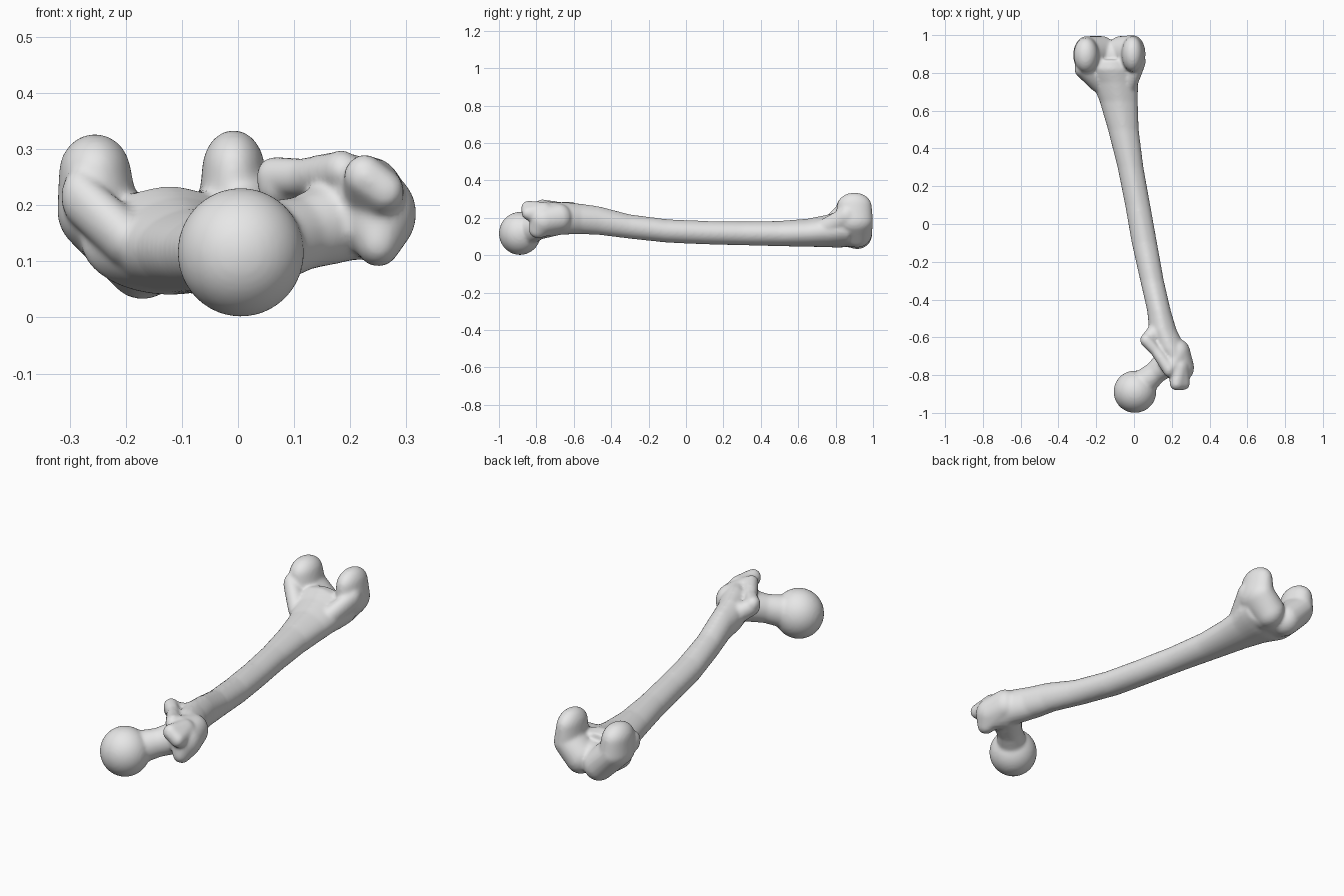
import bpy, bmesh
from math import cos, sin, tau
from mathutils import Matrix, Vector

cube = bpy.data.objects.get("Cube")
if cube:
    bpy.data.objects.remove(cube, do_unlink=True)

bone = bmesh.new()


def ball_points(center, radii):
    """Surface points of an ellipsoid."""
    ball = bmesh.new()
    bmesh.ops.create_icosphere(ball, subdivisions=4, radius=1)
    points = [Vector(center) + Vector(a * b for a, b in zip(v.co, radii)) for v in ball.verts]
    ball.free()
    return points


def hull(*balls):
    """Add the closed skin stretched around a few ellipsoids."""
    part = bmesh.new()
    for center, radii in balls:
        for p in ball_points(center, radii):
            part.verts.new(p)
    result = bmesh.ops.convex_hull(part, input=part.verts)
    inside = {v for v in result["geom_interior"] if isinstance(v, bmesh.types.BMVert)}
    bmesh.ops.delete(part, geom=list(inside), context='VERTS')
    add_part(part)


def chain(*balls):
    """Add a limb that runs through a row of ellipsoids."""
    for pair in zip(balls, balls[1:]):
        hull(*pair)


def add_part(part):
    bmesh.ops.recalc_face_normals(part, faces=part.faces)
    mesh = bpy.data.meshes.new("part")
    part.to_mesh(mesh)
    part.free()
    bone.from_mesh(mesh)
    bpy.data.meshes.remove(mesh)


def loft(stations, sides=32):
    """Add a shaft of oval rings: y, left x, right x, low z, high z."""
    part = bmesh.new()
    rings = []
    for y, x0, x1, z0, z1 in stations:
        ring = []
        for i in range(sides):
            a = tau * i / sides
            ridge = 0.92 + 0.08 * max(0, sin(a)) ** 12
            lift = ridge if sin(a) > 0 else 1
            ring.append(part.verts.new(((x0 + x1) / 2 + cos(a) * (x1 - x0) / 2, y,
                                        (z0 + z1) / 2 + sin(a) * lift * (z1 - z0) / 2)))
        rings.append(ring)
    for a, b in zip(rings, rings[1:]):
        for i in range(sides):
            j = (i + 1) % sides
            part.faces.new((a[i], a[j], b[j], b[i]))
    part.faces.new(rings[0])
    part.faces.new(rings[-1])
    add_part(part)


# Shaft with its flare at both ends
loft([
    (-0.74, 0.15, 0.31, 0.10, 0.28),
    (-0.66, 0.11, 0.275, 0.11, 0.285),
    (-0.56, 0.08, 0.225, 0.113, 0.275),
    (-0.46, 0.07, 0.195, 0.108, 0.26),
    (-0.3, 0.033, 0.158, 0.088, 0.218),
    (-0.1, -0.012, 0.122, 0.067, 0.192),
    (0.1, -0.047, 0.086, 0.058, 0.183),
    (0.3, -0.087, 0.05, 0.053, 0.18),
    (0.5, -0.138, 0.025, 0.048, 0.183),
    (0.65, -0.182, 0.02, 0.045, 0.195),
    (0.75, -0.225, 0.022, 0.043, 0.215),
    (0.82, -0.28, 0.035, 0.04, 0.235),
    (0.87, -0.28, 0.035, 0.045, 0.225),
])

# Ball head and neck
hull(((0.005, -0.888, 0.116), (0.113, 0.112, 0.115)))
chain(((0.03, -0.86, 0.125), (0.075, 0.075, 0.078)),
      ((0.115, -0.785, 0.15), (0.06, 0.06, 0.066)),
      ((0.2, -0.71, 0.18), (0.07, 0.085, 0.078)))

# Greater trochanter: outer mass and the hooked tip
hull(((0.25, -0.76, 0.185), (0.068, 0.075, 0.075)),
     ((0.25, -0.79, 0.135), (0.04, 0.05, 0.045)),
     ((0.235, -0.68, 0.20), (0.062, 0.07, 0.075)),
     ((0.205, -0.75, 0.22), (0.05, 0.06, 0.07)))
hull(((0.225, -0.845, 0.252), (0.036, 0.036, 0.038)),
     ((0.262, -0.845, 0.225), (0.034, 0.034, 0.036)),
     ((0.24, -0.76, 0.215), (0.055, 0.06, 0.07)))

# Lesser trochanter and the crest joining the two
chain(((0.065, -0.615, 0.25), (0.033, 0.036, 0.037)),
      ((0.115, -0.67, 0.25), (0.03, 0.03, 0.034)),
      ((0.185, -0.77, 0.262), (0.032, 0.04, 0.036)))
hull(((0.07, -0.615, 0.235), (0.035, 0.04, 0.04)),
     ((0.13, -0.56, 0.2), (0.045, 0.06, 0.05)))

# Right-hand and left-hand condyles curling round to the front groove
chain(((-0.255, 0.895, 0.257), (0.064, 0.092, 0.07)),
      ((-0.25, 0.895, 0.19), (0.072, 0.1, 0.075)),
      ((-0.17, 0.915, 0.11), (0.07, 0.08, 0.078)))
chain(((-0.008, 0.9, 0.262), (0.056, 0.093, 0.072)),
      ((-0.005, 0.9, 0.185), (0.066, 0.1, 0.075)),
      ((-0.07, 0.915, 0.12), (0.07, 0.08, 0.08)))
hull(((-0.17, 0.885, 0.115), (0.07, 0.085, 0.075)),
     ((-0.07, 0.885, 0.12), (0.07, 0.085, 0.075)))

# Side bumps above the condyles
hull(((-0.285, 0.82, 0.215), (0.03, 0.04, 0.05)),
     ((-0.2, 0.76, 0.14), (0.04, 0.06, 0.05)))
hull(((0.03, 0.86, 0.21), (0.032, 0.045, 0.05)),
     ((-0.03, 0.74, 0.14), (0.045, 0.06, 0.05)))

mesh = bpy.data.meshes.new("thigh_bone")
bone.to_mesh(mesh)
bone.free()
obj = bpy.data.objects.new("thigh_bone", mesh)
bpy.context.collection.objects.link(obj)

# One plain bone grey
grey = bpy.data.materials.new("bone_grey")
grey.use_nodes = True
colour = (0.8, 0.8, 0.8, 1)
grey.diffuse_color = colour
grey.node_tree.nodes["Principled BSDF"].inputs["Base Color"].default_value = colour
mesh.materials.append(grey)

# Fuse the parts into a single soft surface
remesh = obj.modifiers.new("fuse", 'REMESH')
remesh.mode = 'VOXEL'
remesh.voxel_size = 0.008
remesh.use_smooth_shade = True
soften = obj.modifiers.new("soften", 'SMOOTH')
soften.factor = 0.5
soften.iterations = 8
